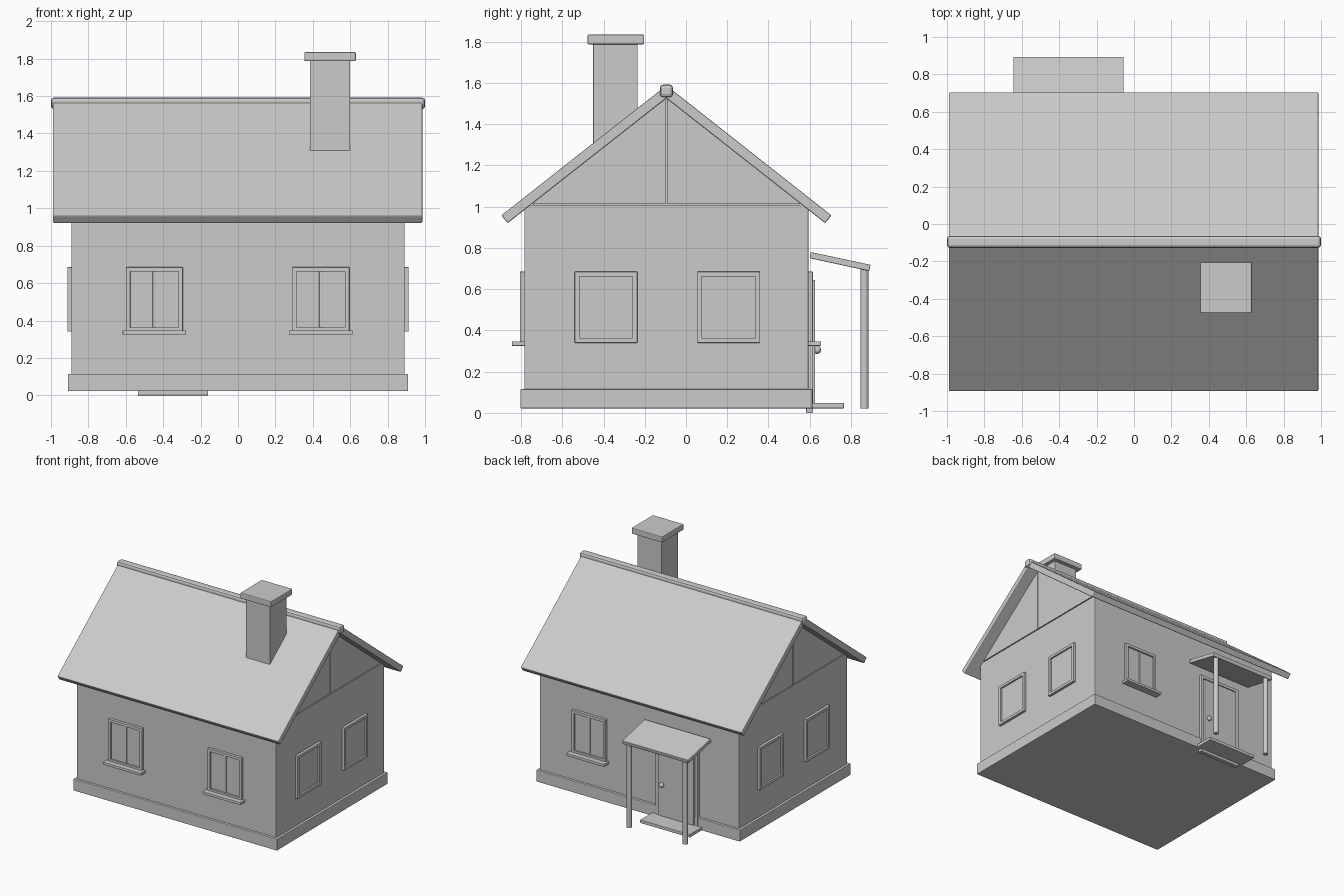
import bpy
import bmesh
from math import radians
from mathutils import Matrix, Vector

cube = bpy.data.objects.get("Cube")
if cube:
    bpy.data.objects.remove(cube, do_unlink=True)

# One plain colour for the whole house
GREY = (0.6, 0.6, 0.6, 1)
plaster = bpy.data.materials.new("plain_grey")
plaster.use_nodes = True
plaster.diffuse_color = GREY
plaster.node_tree.nodes["Principled BSDF"].inputs["Base Color"].default_value = GREY

CY = -0.095            # centre line of the house body
HALF_X, HALF_Y = 0.89, 0.688
FLOOR, EAVES, PEAK = 0.022, 1.01, 1.525


def finish(name, bm, bevel=0.0, matrix=None, smooth=False):
    bmesh.ops.recalc_face_normals(bm, faces=bm.faces)
    mesh = bpy.data.meshes.new(name)
    bm.to_mesh(mesh)
    bm.free()
    mesh.materials.append(plaster)
    ob = bpy.data.objects.new(name, mesh)
    bpy.context.collection.objects.link(ob)
    if matrix:
        ob.matrix_world = matrix
    if bevel:
        mod = ob.modifiers.new("soft_edge", "BEVEL")
        mod.width = bevel
        mod.segments = 2
    if smooth:
        mesh.shade_smooth()
    return ob


def box(name, xs, ys, zs, bevel=0.003, matrix=None):
    bm = bmesh.new()
    size = Vector((xs[1] - xs[0], ys[1] - ys[0], zs[1] - zs[0]))
    mid = Vector((sum(xs), sum(ys), sum(zs))) / 2
    bmesh.ops.create_cube(bm, size=1, matrix=Matrix.LocRotScale(mid, None, size))
    return finish(name, bm, bevel, matrix)


def prism(name, profile, x0, x1, bevel=0.0):
    """Extrude a (y, z) outline along x."""
    bm = bmesh.new()
    face = bm.faces.new([bm.verts.new((x0, y, z)) for y, z in profile])
    out = bmesh.ops.extrude_face_region(bm, geom=[face])
    moved = [v for v in out["geom"] if isinstance(v, bmesh.types.BMVert)]
    bmesh.ops.translate(bm, verts=moved, vec=(x1 - x0, 0, 0))
    return finish(name, bm, bevel)


def window(name, x, y, turn, sill):
    """Framed window; local -y is outward before turning."""
    m = Matrix.Translation((x, y, 0)) @ Matrix.Rotation(radians(turn), 4, "Z")
    w, z0, z1, t = 0.152, 0.34, 0.685, 0.023
    for side in (-1, 1):
        xs = sorted((side * w, side * (w - t)))
        box(name + "_jamb", xs, (-0.022, 0.01), (z0, z1), 0.002, m)
    for label, zs in (("_head", (z1 - t, z1)), ("_foot", (z0, z0 + t))):
        box(name + label, (-w, w), (-0.022, 0.01), zs, 0.002, m)
    box(name + "_pane", (t - w, w - t), (-0.008, 0.01), (z0 + t, z1 - t), 0, m)
    if sill:
        box(name + "_mullion", (-0.009, 0.009), (-0.015, 0), (z0 + t, z1 - t), 0.002, m)
        box(name + "_sill", (-0.17, 0.17), (-0.062, 0.01), (0.325, 0.347), 0.003, m)


# Body: plinth and walls
box("plinth", (-0.91, 0.91), (CY - 0.708, CY + 0.708), (FLOOR, 0.115), 0.004)
box("walls", (-HALF_X, HALF_X), (CY - HALF_Y, CY + HALF_Y), (0.1, EAVES - 0.004), 0.002)

# Attic core behind the two-panel gables
prism("attic", [(CY - 0.66, EAVES - 0.01), (CY + 0.66, EAVES - 0.01), (CY, PEAK)], -0.875, 0.875)

# Gable panels and roof slabs, one pair per slope
for s, side in ((-1, "front"), (1, "back")):
    panel = [(0.004, EAVES + 0.003), (0.665, EAVES + 0.003), (0.004, PEAK + 0.01)]
    for end, label in ((-1, "right"), (1, "left")):
        prism(f"{side}_{label}_gable", [(CY + s * y, z) for y, z in panel],
              end * 0.87, end * HALF_X)
    slab = [(0, PEAK), (0.77, 0.92), (0.8, 0.958), (0, 1.588)]
    prism(f"{side}_roof", [(CY + s * y, z) for y, z in slab], -0.99, 0.986, 0.006)

# Ridge beam
box("ridge", (-1, 1), (CY - 0.032, CY + 0.032), (1.53, 1.592), 0.016)

# Chimney
box("chimney", (0.384, 0.6), (-0.45, -0.235), (1.25, 1.79), 0.003)
box("chimney_cap", (0.355, 0.63), (-0.477, -0.203), (1.787, 1.835), 0.006)

# Windows on all four walls
for x in (-0.447, 0.443):
    window("front_window", x, CY - HALF_Y, 0, True)
window("back_window", 0.443, CY + HALF_Y, 180, True)
for y in (-0.388, 0.207):
    window("left_window", HALF_X, y, 90, False)
    window("right_window", -HALF_X, y, -90, False)

# Door with frame, leaf and knob
WALL = CY + HALF_Y
for xs in ((-0.535, -0.51), (-0.185, -0.16)):
    box("door_jamb", xs, (WALL - 0.01, 0.617), (0, 0.68), 0.002)
box("door_head", (-0.535, -0.16), (WALL - 0.01, 0.617), (0.655, 0.68), 0.002)
box("door_threshold", (-0.535, -0.16), (WALL - 0.01, 0.617), (0, 0.03), 0.002)
box("door_leaf", (-0.505, -0.19), (WALL, 0.626), (0.05, 0.645), 0.003)
bm = bmesh.new()
bmesh.ops.create_uvsphere(bm, u_segments=20, v_segments=12, radius=0.019,
                          matrix=Matrix.Translation((-0.225, 0.636, 0.305)))
finish("door_knob", bm, smooth=True)

# Porch: step, sloping canopy and round posts
box("step", (-0.57, -0.125), (0.605, 0.765), (FLOOR, 0.048), 0.003)
prism("porch_roof", [(0.6, 0.75), (0.605, 0.78), (0.895, 0.718), (0.888, 0.688)],
      -0.645, -0.055, 0.004)
for x in (-0.6, -0.1):
    bm = bmesh.new()
    bmesh.ops.create_cone(bm, cap_ends=True, segments=20, radius1=0.02, radius2=0.02,
                          depth=0.685, matrix=Matrix.Translation((x, 0.866, FLOOR + 0.3425)))
    post = finish("porch_post", bm)
    bpy.ops.object.select_all(action="DESELECT")
    post.select_set(True)
    bpy.context.view_layer.objects.active = post
    bpy.ops.object.shade_smooth_by_angle()
